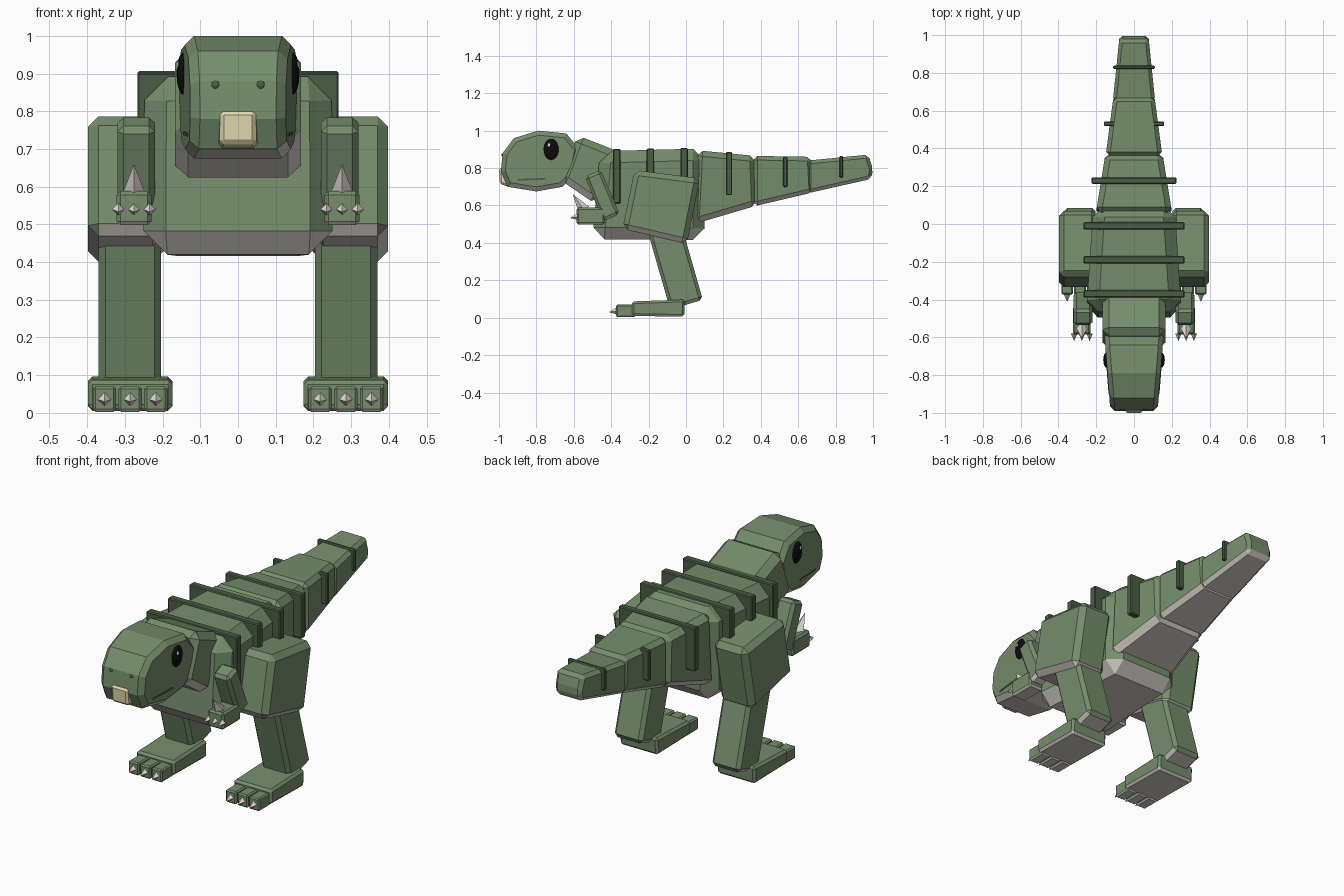
import bpy, bmesh
from mathutils import Vector, Matrix

if "Cube" in bpy.data.objects:
    bpy.data.objects.remove(bpy.data.objects["Cube"], do_unlink=True)


def material(name, r, g, b):
    m = bpy.data.materials.new(name)
    m.use_nodes = True
    m.diffuse_color = (r, g, b, 1)
    m.node_tree.nodes["Principled BSDF"].inputs["Base Color"].default_value = (r, g, b, 1)
    return m


SKIN = material("skin green", 0.18, 0.27, 0.15)
BELLY = material("belly grey", 0.67, 0.63, 0.58)
DARK = material("dark green", 0.07, 0.11, 0.06)
CLAW = material("claw", 0.85, 0.79, 0.76)
BEAK = material("beak tan", 0.78, 0.7, 0.44)
EYE = material("eye black", 0.004, 0.004, 0.004)
WHITE = material("eye glint", 0.9, 0.9, 0.9)


def finish(name, bm, mats, mirror=False):
    """Turn a bmesh into an object; a second material goes on the underside."""
    bmesh.ops.recalc_face_normals(bm, faces=bm.faces)
    bm.normal_update()
    for f in bm.faces:
        f.material_index = int(len(mats) > 1 and f.normal.z < -0.5)
    mesh = bpy.data.meshes.new(name)
    bm.to_mesh(mesh)
    bm.free()
    for m in mats:
        mesh.materials.append(m)
    ob = bpy.data.objects.new(name, mesh)
    bpy.context.collection.objects.link(ob)
    if mirror:
        ob.modifiers.new("mirror", 'MIRROR').use_mirror_merge = False


def slab(name, profile, w_front, w_back, bevel, mats=(SKIN, BELLY), cx=0, rim_only=False):
    """Side profile (y, z) widened to half widths that taper from front to back."""
    y0 = min(p[0] for p in profile)
    y1 = max(p[0] for p in profile)
    bm = bmesh.new()
    sides = []
    for s in (-1, 1):
        sides.append([bm.verts.new((cx + s * (w_front + (w_back - w_front) * (y - y0) / (y1 - y0)), y, z))
                      for y, z in profile])
    a, b = sides
    caps = [bm.faces.new(a), bm.faces.new(b)]
    n = len(profile)
    for i in range(n):
        j = (i + 1) % n
        bm.faces.new((a[i], a[j], b[j], b[i]))
    if bevel:
        edges = [e for c in caps for e in c.edges] if rim_only else bm.edges[:]
        bmesh.ops.bevel(bm, geom=edges, offset=bevel, segments=1, affect='EDGES')
    finish(name, bm, mats, mirror=cx != 0)


def block(name, y0, y1, z0, z1, w, bevel, mats=(SKIN, BELLY), cx=0):
    slab(name, [(y0, z0), (y1, z0), (y1, z1), (y0, z1)], w, w, bevel, mats, cx)


def spike(name, base, tip, radius):
    """Four-sided claw from base to tip, mirrored."""
    base, tip = Vector(base), Vector(tip)
    d = tip - base
    bm = bmesh.new()
    turn = Matrix.Translation((base + tip) / 2) @ d.to_track_quat('Z', 'Y').to_matrix().to_4x4()
    bmesh.ops.create_cone(bm, cap_ends=True, segments=4, radius1=radius, radius2=0,
                          depth=d.length, matrix=turn)
    finish(name, bm, (CLAW,), True)


def ball(name, centre, size, mat):
    bm = bmesh.new()
    bmesh.ops.create_uvsphere(bm, u_segments=16, v_segments=10, radius=1,
                              matrix=Matrix.Translation(centre) @ Matrix.Diagonal((*size, 1)))
    finish(name, bm, (mat,), True)


# Torso and neck
slab("body", [(-0.5, 0.42), (0.1, 0.415), (0.1, 0.905), (-0.46, 0.89)], 0.255, 0.215, 0.063)
slab("neck", [(-0.67, 0.735), (-0.48, 0.605), (-0.34, 0.88), (-0.58, 0.975)], 0.167, 0.167, 0.035)

# Head, mouth line, beak
slab("head", [(-0.99, 0.78), (-0.955, 0.7), (-0.8, 0.675), (-0.66, 0.7), (-0.6, 0.76),
              (-0.57, 0.9), (-0.64, 0.985), (-0.79, 1.0), (-0.92, 0.96), (-0.98, 0.88)],
     0.125, 0.158, 0.024, rim_only=True)
slab("mouth_line", [(-0.9, 0.733), (-0.75, 0.738), (-0.75, 0.747), (-0.9, 0.742)],
     0.135, 0.1465, 0, (DARK,))
slab("beak", [(-0.995, 0.715), (-0.93, 0.695), (-0.93, 0.8), (-1.0, 0.8)], 0.047, 0.055, 0.01, (BEAK,))

# Eyes and nostrils
ball("eyes", (0.144, -0.72, 0.9), (0.019, 0.041, 0.057), EYE)
ball("eye_glints", (0.158, -0.732, 0.922), (0.0045, 0.008, 0.011), WHITE)
ball("nostrils", (0.06, -0.972, 0.87), (0.014, 0.014, 0.014), DARK)

# Tail segments
slab("tail_base", [(0.04, 0.5), (0.38, 0.6), (0.37, 0.865), (0.06, 0.895)], 0.205, 0.15, 0.03)
slab("tail_middle", [(0.36, 0.595), (0.68, 0.67), (0.67, 0.86), (0.36, 0.865)], 0.15, 0.108, 0.022)
slab("tail_tip", [(0.65, 0.665), (0.99, 0.742), (1.0, 0.79), (0.975, 0.872), (0.65, 0.84)],
     0.112, 0.076, 0.018)

# Raised bands along the back: y, half width, half thickness, bottom, top
for i, (y, w, t, z0, z1) in enumerate([(-0.37, 0.267, 0.02, 0.61, 0.902),
                                       (-0.19, 0.267, 0.02, 0.61, 0.904),
                                       (-0.01, 0.267, 0.02, 0.61, 0.907),
                                       (0.23, 0.225, 0.017, 0.655, 0.886),
                                       (0.53, 0.16, 0.012, 0.7, 0.862),
                                       (0.83, 0.11, 0.01, 0.75, 0.864)]):
    block(f"back_band_{i + 1}", y - t, y + t, z0, z1, w, 0.005, (DARK,))

# Legs
slab("thighs", [(-0.34, 0.475), (0.005, 0.395), (0.075, 0.745), (-0.275, 0.79)],
     0.1, 0.1, 0.028, cx=0.298)
slab("shins", [(-0.085, 0.045), (0.09, 0.095), (-0.02, 0.48), (-0.21, 0.48)],
     0.083, 0.083, 0.018, cx=0.287)
slab("feet", [(-0.29, 0.01), (-0.01, 0.005), (-0.005, 0.097), (-0.29, 0.087)],
     0.112, 0.112, 0.012, cx=0.286)
for i in range(3):
    x = 0.218 + 0.068 * i
    block(f"toes_{i + 1}", -0.373, -0.27, 0.003, 0.07, 0.031, 0.007, cx=x)
    spike(f"toe_claws_{i + 1}", (x, -0.37, 0.036), (x, -0.412, 0.03), 0.019)

# Arms
slab("arms", [(-0.445, 0.515), (-0.355, 0.555), (-0.455, 0.79), (-0.54, 0.755)],
     0.05, 0.05, 0.016, cx=0.27)
block("hands", -0.585, -0.435, 0.498, 0.588, 0.046, 0.01, cx=0.276)
spike("thumb_claws", (0.276, -0.545, 0.575), (0.276, -0.605, 0.66), 0.033)
for i in range(3):
    x = 0.235 + 0.041 * i
    spike(f"finger_claws_{i + 1}", (x, -0.58, 0.54), (x, -0.62, 0.533), 0.017)
